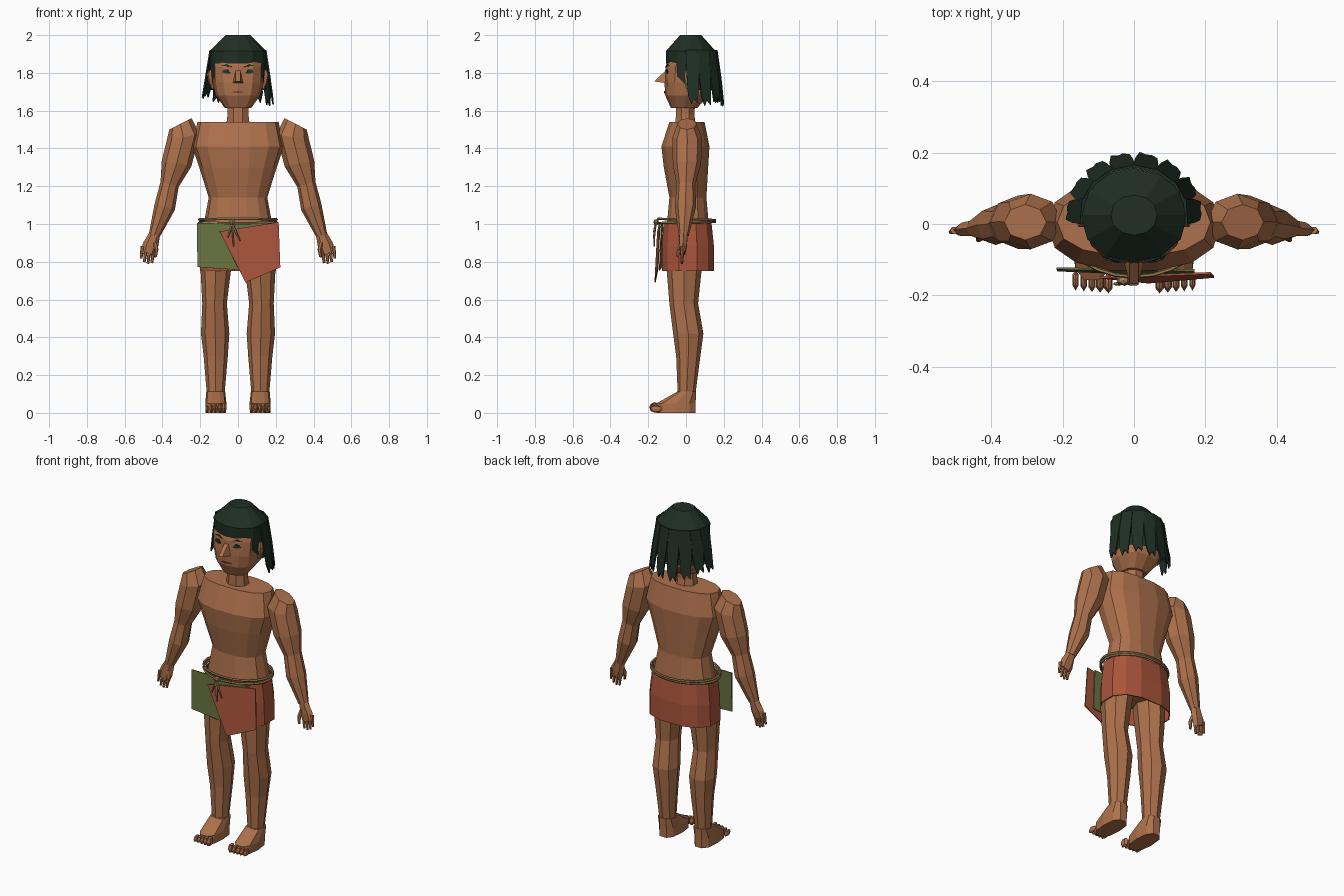
import bpy, bmesh, random
from math import sin, cos, pi, radians, copysign
from mathutils import Vector, Matrix
from mathutils.bvhtree import BVHTree

random.seed(4)
if "Cube" in bpy.data.objects:
    bpy.data.objects.remove(bpy.data.objects["Cube"])


def material(name, rgb):
    m = bpy.data.materials.new(name)
    m.use_nodes = True
    m.diffuse_color = (*rgb, 1)
    m.node_tree.nodes["Principled BSDF"].inputs["Base Color"].default_value = (*rgb, 1)
    return m


SKIN = material("skin_brown", (0.42, 0.165, 0.072))
LIP = material("lip_brown", (0.2, 0.075, 0.035))
HAIR = material("hair_dark_green", (0.014, 0.028, 0.018))
EYE = material("eye_teal", (0.015, 0.04, 0.032))
RED = material("cloth_red", (0.4, 0.09, 0.044))
GREEN = material("cloth_green", (0.14, 0.17, 0.05))
ROPE = material("rope_tan", (0.34, 0.22, 0.09))


def finish(name, bm, mat):
    bmesh.ops.recalc_face_normals(bm, faces=bm.faces)
    me = bpy.data.meshes.new(name)
    bm.to_mesh(me)
    bm.free()
    me.materials.append(mat)
    ob = bpy.data.objects.new(name, me)
    bpy.context.scene.collection.objects.link(ob)
    return ob


def ellipse(n, a, b, power=1.0, start=0.0):
    for i in range(n):
        t = start + 2 * pi * i / n
        c, s = cos(t), sin(t)
        yield a * copysign(abs(c) ** power, c), b * copysign(abs(s) ** power, s)


def loft(name, rings, mat, n=8, power=1.0, side=1, caps=True, start=0.0):
    """Skin rings of (x, y, z, half width, half depth, tilt in degrees)."""
    bm = bmesh.new()
    loops = []
    for x, y, z, a, b, *tilt in rings:
        t = radians(tilt[0]) if tilt else 0
        loops.append([bm.verts.new((side * (x + u * cos(t)), y + v, z + u * sin(t)))
                      for u, v in ellipse(n, a, b, power, start)])
    for lo, hi in zip(loops, loops[1:]):
        for i in range(n):
            j = (i + 1) % n
            bm.faces.new((lo[i], lo[j], hi[j], hi[i]))
    if caps:
        bm.faces.new(loops[0])
        bm.faces.new(loops[-1])
    return finish(name, bm, mat)


def rod(name, points, radii, mat, n=6):
    """Thin tapered rod through the given points."""
    bm = bmesh.new()
    axis = Vector(points[-1]) - Vector(points[0])
    rot = axis.to_track_quat("Z", "Y")
    loops = [[bm.verts.new(Vector(p) + rot @ Vector((u, v, 0))) for u, v in ellipse(n, r, r)]
             for p, r in zip(points, radii)]
    for lo, hi in zip(loops, loops[1:]):
        for i in range(n):
            bm.faces.new((lo[i], lo[(i + 1) % n], hi[(i + 1) % n], hi[i]))
    bm.faces.new(loops[0])
    bm.faces.new(loops[-1])
    return finish(name, bm, mat)


def sheet(name, points, mat, thick=0.006):
    bm = bmesh.new()
    bm.faces.new([bm.verts.new(p) for p in points])
    ob = finish(name, bm, mat)
    mod = ob.modifiers.new("thickness", "SOLIDIFY")
    mod.thickness, mod.offset = thick, 0
    return ob


def blob(name, centre, size, mat):
    bm = bmesh.new()
    bmesh.ops.create_uvsphere(bm, u_segments=6, v_segments=4, radius=1,
                              matrix=Matrix.LocRotScale(centre, None, Vector(size)))
    return finish(name, bm, mat)


# Torso and neck
loft("torso", [(0, 0.01, 0.82, 0.15, 0.09), (0, 0.01, 0.98, 0.185, 0.115),
               (0, 0.01, 1.14, 0.155, 0.1), (0, 0, 1.3, 0.205, 0.12),
               (0, -0.003, 1.41, 0.243, 0.13), (0, 0.005, 1.54, 0.215, 0.095)],
     SKIN, n=14, power=0.85)
loft("neck", [(0, 0, 1.5, 0.07, 0.06), (0, -0.005, 1.58, 0.06, 0.053),
              (0, 0, 1.66, 0.063, 0.055)], SKIN, n=8, start=pi / 8)

# Head
head = loft("head", [(0, -0.01, 1.615, 0.07, 0.07), (0, 0.005, 1.68, 0.118, 0.115),
                     (0, 0.013, 1.75, 0.135, 0.127), (0, 0.018, 1.83, 0.138, 0.127),
                     (0, 0.025, 1.9, 0.13, 0.112), (0, 0.025, 1.98, 0.05, 0.04)],
            SKIN, n=12, power=0.8)
surface = BVHTree.FromPolygons([v.co for v in head.data.vertices],
                               [p.vertices[:] for p in head.data.polygons])


def decal(name, points, mat, side=1):
    """Thin plate laid on the front of the head."""
    out = []
    for x, z in points:
        hit = surface.ray_cast(Vector((side * x, -1, z)), Vector((0, 1, 0)))[0]
        out.append((side * x, hit.y - 0.003, z))
    sheet(name, out, mat)


# Face
for s, tag in ((1, "left"), (-1, "right")):
    decal(tag + "_eye", [(0.04, 1.8), (0.055, 1.818), (0.075, 1.817), (0.085, 1.803), (0.06, 1.796)], EYE, s)
    decal(tag + "_eyebrow", [(0.03, 1.832), (0.06, 1.846), (0.09, 1.836), (0.06, 1.836)], HAIR, s)
    loft(tag + "_ear", [(0.132, 0.01, 1.715, 0.008, 0.012), (0.142, 0.012, 1.75, 0.014, 0.02),
                        (0.148, 0.015, 1.79, 0.016, 0.027), (0.145, 0.012, 1.815, 0.01, 0.016)],
         SKIN, n=6, side=s)
decal("mouth", [(-0.033, 1.698), (0, 1.703), (0.033, 1.698), (0, 1.692)], LIP)
bm = bmesh.new()
nose = [bm.verts.new(p) for p in ((-0.012, -0.1, 1.82), (0.012, -0.1, 1.82), (0.03, -0.1, 1.745),
                                  (-0.03, -0.1, 1.745), (0.012, -0.168, 1.755), (-0.012, -0.168, 1.755))]
for f in ((0, 1, 4, 5), (1, 2, 4), (0, 5, 3), (3, 5, 4, 2), (0, 3, 2, 1)):
    bm.faces.new([nose[i] for i in f])
finish("nose", bm, SKIN)

# Hair cap, its lower edge rising over the face
hair = loft("hair_cap", [(0, 0.025, 1.72, 0.147, 0.13), (0, 0.025, 1.915, 0.15, 0.132),
                         (0, 0.025, 2.0, 0.065, 0.056)], HAIR, n=12, power=0.95, caps=False)
for v in hair.data.vertices[:12]:
    v.co.z = 1.71 + 0.14 * min(1, max(0, -v.co.y / 0.09))
bm = bmesh.new()
bm.from_mesh(hair.data)
bmesh.ops.holes_fill(bm, edges=[e for e in bm.edges if e.is_boundary and e.verts[0].co.z > 1.95])
bm.to_mesh(hair.data)
bm.free()

# Hanging locks round the sides and back
for i in range(8):
    t = radians(4 + i * 24.5)
    out, along = Vector((cos(t), 0.92 * sin(t), 0)), Vector((-sin(t), cos(t), 0))
    base = Vector((0, 0.025, 0))
    low = 1.65 + random.uniform(-0.025, 0.03)
    shape = ((-0.036, 0.145, 1.92), (0.036, 0.145, 1.92), (0.034, 0.168, 1.78), (0.026, 0.187, low),
             (0.006, 0.183, low + 0.025), (-0.008, 0.186, low - 0.005), (-0.026, 0.18, low + 0.045),
             (-0.032, 0.166, 1.78))
    sheet("hair_lock", [base + along * w + out * r + Vector((0, 0, z)) for w, r, z in shape], HAIR, 0.008)

# Limbs
for s, tag in ((1, "left_"), (-1, "right_")):
    loft(tag + "arm", [(0.305, 0.005, 1.53, 0.066, 0.05, -27), (0.29, 0.007, 1.46, 0.088, 0.078, -10),
                       (0.325, 0.005, 1.32, 0.08, 0.075, 10), (0.362, 0, 1.21, 0.05, 0.05, 16),
                       (0.388, -0.003, 1.09, 0.056, 0.056, 16), (0.443, -0.012, 0.94, 0.03, 0.027, 18)],
         SKIN, side=s)
    loft(tag + "palm", [(0.442, -0.012, 0.945, 0.03, 0.025, 18), (0.464, -0.015, 0.885, 0.042, 0.022, 20),
                        (0.476, -0.018, 0.845, 0.038, 0.016, 22)], SKIN, n=6, side=s)
    for k in range(4):
        x, z = 0.448 + 0.019 * k, 0.848 + 0.008 * k
        reach = 0.055 if k in (0, 3) else 0.066
        tip = (s * (x + 0.15 * reach), -0.022, z - reach)
        rod(tag + "finger", [(s * x, -0.018, z + 0.01), tip], (0.011, 0.007), SKIN)
    rod(tag + "thumb", [(s * 0.44, -0.025, 0.9), (s * 0.432, -0.038, 0.865), (s * 0.437, -0.045, 0.825)],
        (0.012, 0.011, 0.007), SKIN)
    loft(tag + "leg", [(0.1, 0, 0.93, 0.09, 0.095), (0.118, -0.01, 0.75, 0.08, 0.092),
                       (0.124, -0.012, 0.58, 0.065, 0.076), (0.121, 0.012, 0.42, 0.075, 0.08),
                       (0.118, 0.012, 0.3, 0.064, 0.064), (0.118, 0.003, 0.1, 0.047, 0.047)],
         SKIN, side=s, start=pi / 8 * 0)
    loft(tag + "foot", [(0.117, -0.053, 0, 0.054, 0.108), (0.117, -0.053, 0.05, 0.056, 0.108),
                        (0.118, 0.003, 0.112, 0.05, 0.052)], SKIN, n=10, power=0.75, side=s)
    for k in range(5):
        size = 0.014 - 0.001 * k
        blob(tag + "toe", Vector((s * (0.072 + 0.023 * k), -0.165 + 0.002 * k, 0.029 - 0.002 * k)),
             (size, 0.03, 0.028 - 0.002 * k), SKIN)

# Wrap skirt and crossed front flaps
skirt = loft("skirt", [(0, 0.01, 0.75, 0.208, 0.142), (0, 0.01, 0.88, 0.205, 0.142),
                       (0, 0.008, 1.01, 0.19, 0.13)], RED, n=12, power=0.8, caps=False, start=pi / 12)
skirt.modifiers.new("thickness", "SOLIDIFY").thickness = 0.006
sheet("green_flap", [(-0.215, -0.13, 0.772), (-0.217, -0.125, 1.005), (0.17, -0.13, 1.005),
                     (0.17, -0.14, 0.77), (0.02, -0.14, 0.755)], GREEN)
sheet("red_flap", [(-0.097, -0.15, 0.96), (0.215, -0.138, 1.01), (0.224, -0.148, 0.77),
                   (0.04, -0.164, 0.69)], RED)

# Rope belt with knot and loose ends
for z, lean in ((1.024, -0.02), (1.008, 0.02)):
    bpy.ops.mesh.primitive_torus_add(major_segments=24, minor_segments=6, major_radius=0.204,
                                     minor_radius=0.0075, location=(0, 0.003, z), rotation=(lean, 0, 0))
    belt = bpy.context.object
    belt.name = "rope_belt"
    belt.scale.y = 0.74
    belt.data.materials.append(ROPE)
blob("rope_knot", Vector((-0.03, -0.158, 1.01)), (0.02, 0.015, 0.016), ROPE)
for x, z in ((-0.055, 0.93), (-0.022, 0.88), (0.01, 0.91)):
    rod("rope_end", [(-0.03, -0.16, 1.005), ((x - 0.03) / 2, -0.168, (z + 1.0) / 2), (x, -0.168, z)],
        (0.006, 0.006, 0.004), ROPE, 5)
